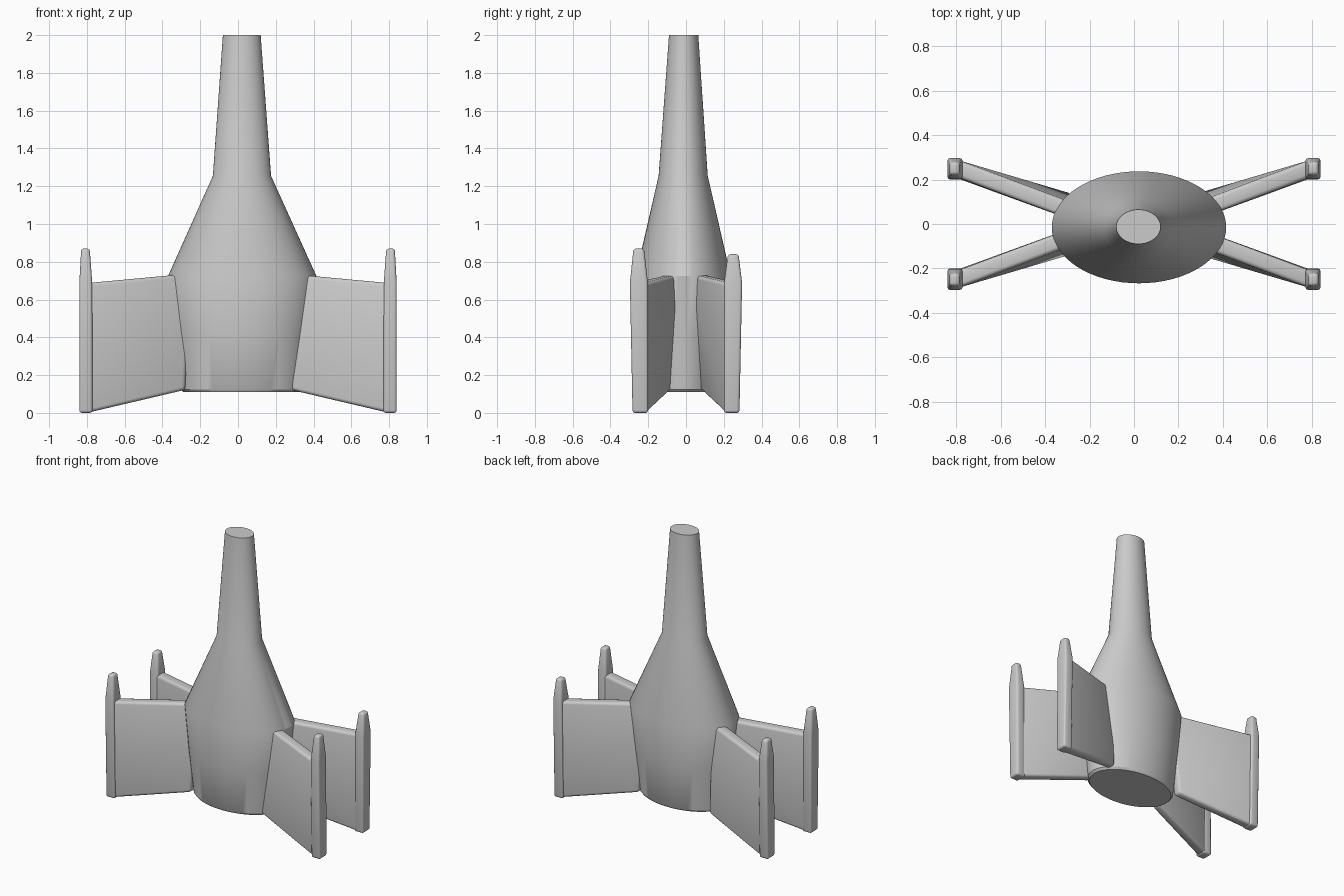
import bpy, bmesh, math

if "Cube" in bpy.data.objects:
    bpy.data.objects.remove(bpy.data.objects["Cube"])


def loft(name, rings, bevel=0.0, angle=30):
    """Skin a closed solid through matching rings of points."""
    bm = bmesh.new()
    loops = [[bm.verts.new(p) for p in ring] for ring in rings]
    n = len(loops[0])
    for a, b in zip(loops, loops[1:]):
        for i in range(n):
            j = (i + 1) % n
            bm.faces.new((a[i], a[j], b[j], b[i]))
    bm.faces.new(loops[0])
    bm.faces.new(loops[-1])
    bmesh.ops.recalc_face_normals(bm, faces=bm.faces[:])
    mesh = bpy.data.meshes.new(name)
    bm.to_mesh(mesh)
    bm.free()
    ob = bpy.data.objects.new(name, mesh)
    bpy.context.collection.objects.link(ob)
    bpy.ops.object.select_all(action='DESELECT')
    ob.select_set(True)
    bpy.context.view_layer.objects.active = ob
    if bevel:
        mod = ob.modifiers.new("rounding", 'BEVEL')
        mod.width = bevel
        mod.segments = 3
        mod.limit_method = 'ANGLE'
        mod.angle_limit = math.radians(40)
        bpy.ops.object.modifier_apply(modifier=mod.name)
    bpy.ops.object.shade_smooth_by_angle(angle=math.radians(angle))
    return ob


def ellipse(z, x0, x1, y0, y1, n=64):
    cx, cy, rx, ry = (x0 + x1) / 2, (y0 + y1) / 2, (x1 - x0) / 2, (y1 - y0) / 2
    return [(cx + rx * math.cos(2 * math.pi * i / n),
             cy + ry * math.sin(2 * math.pi * i / n), z) for i in range(n)]


# Fuselage: elliptical sections from tail to blunt nose
loft("fuselage", [ellipse(*s) for s in (
    (0.11, -0.29, 0.33, -0.215, 0.185),
    (0.125, -0.305, 0.345, -0.225, 0.195),
    (0.42, -0.34, 0.38, -0.25, 0.22),
    (0.725, -0.37, 0.415, -0.267, 0.237),
    (1.255, -0.133, 0.175, -0.145, 0.115),
    (2.0, -0.08, 0.12, -0.09, 0.065))])


# Four swept fins, each ending in an upright tip pod
for sx, side in ((1, "right"), (-1, "left")):
    for sy, end in ((1, "back"), (-1, "front")):
        def place(ring):
            return [(sx * x, sy * y, z) for x, y, z in ring]

        root = [(0.28, 0.075, 0.122), (0.28, 0.138, 0.122),
                (0.25, 0.085, 0.738), (0.25, 0.005, 0.738)]
        tip = [(0.80, 0.205, 0.0), (0.80, 0.28, 0.0),
               (0.80, 0.292, 0.687), (0.80, 0.212, 0.687)]
        loft(f"{end}_{side}_fin", [place(root), place(tip)], 0.018, 50)

        top = 0.87 if sy < 0 else 0.84
        levels = ((0.0, 0.77, 0.84, 0.20, 0.283),
                  (0.69, 0.772, 0.84, 0.202, 0.297),
                  (top, 0.785, 0.83, 0.222, 0.278))
        loft(f"{end}_{side}_tip_pod",
             [place([(x0, y0, z), (x1, y0, z), (x1, y1, z), (x0, y1, z)])
              for z, x0, x1, y0, y1 in levels], 0.014, 50)
